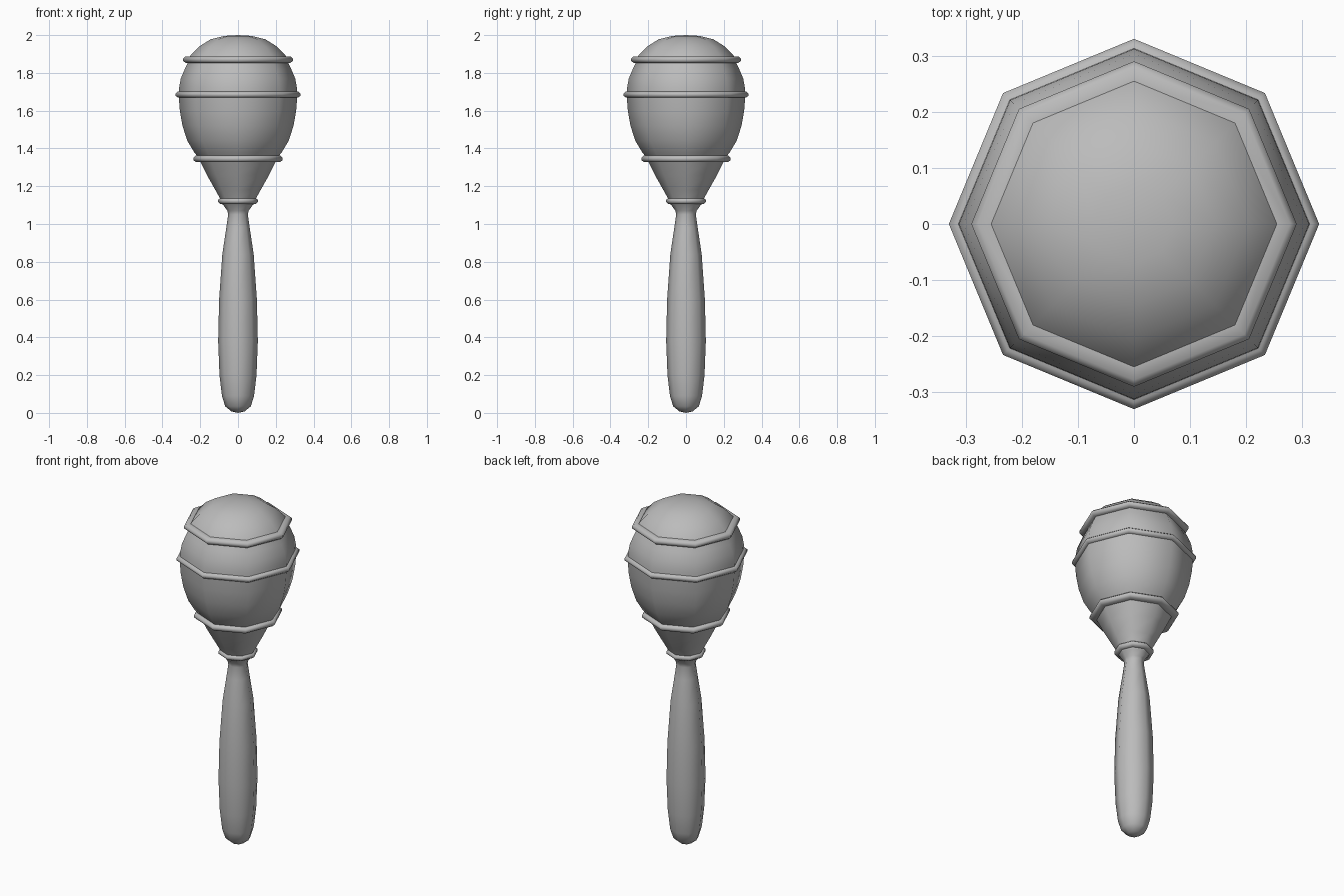
import bpy, bmesh, math

cube = bpy.data.objects.get("Cube")
if cube:
    bpy.data.objects.remove(cube, do_unlink=True)

grey = bpy.data.materials.new("plain grey")
grey.use_nodes = True
grey.diffuse_color = (0.5, 0.5, 0.5, 1)
grey.node_tree.nodes["Principled BSDF"].inputs["Base Color"].default_value = (0.5, 0.5, 0.5, 1)


def turned(name, profile, sides=8, closed=False, angle=70):
    """Turn a (radius, height) profile around z, with corners on the axes."""
    bm = bmesh.new()
    rings = []
    for r, z in profile:
        if r == 0:
            rings.append([bm.verts.new((0, 0, z))] * sides)
        else:
            rings.append([bm.verts.new((r * math.cos(math.tau * i / sides),
                                        r * math.sin(math.tau * i / sides), z))
                          for i in range(sides)])
    pairs = list(zip(rings, rings[1:]))
    if closed:
        pairs.append((rings[-1], rings[0]))
    for a, b in pairs:
        for i in range(sides):
            j = (i + 1) % sides
            corners = list(dict.fromkeys([a[i], a[j], b[j], b[i]]))
            bm.faces.new(corners)
    bmesh.ops.recalc_face_normals(bm, faces=bm.faces)
    mesh = bpy.data.meshes.new(name)
    bm.to_mesh(mesh)
    bm.free()
    mesh.materials.append(grey)
    obj = bpy.data.objects.new(name, mesh)
    bpy.context.collection.objects.link(obj)
    bpy.ops.object.select_all(action='DESELECT')
    obj.select_set(True)
    bpy.context.view_layer.objects.active = obj
    bpy.ops.object.shade_smooth_by_angle(angle=math.radians(angle))
    return obj


# Handle, swelling towards the rounded foot
turned("handle", [(0, 0), (0.035, 0.008), (0.068, 0.035), (0.085, 0.09),
                  (0.098, 0.2), (0.105, 0.38), (0.1, 0.6), (0.083, 0.84),
                  (0.062, 0.98), (0.052, 1.05), (0.056, 1.07), (0.085, 1.11)])

# Hollow-looking head: neck cone, bowl, shoulder and dome
turned("neck_cone", [(0.08, 1.1), (0.092, 1.13), (0.12, 1.18),
                     (0.165, 1.26), (0.205, 1.34)])
turned("bowl", [(0.2, 1.34), (0.232, 1.38), (0.268, 1.44), (0.294, 1.52),
                (0.308, 1.6), (0.314, 1.68)])
turned("shoulder", [(0.314, 1.68), (0.312, 1.72), (0.303, 1.77),
                    (0.282, 1.82), (0.262, 1.86)])
turned("dome", [(0.27, 1.86), (0.25, 1.895), (0.205, 1.94),
                (0.145, 1.978), (0.07, 1.996), (0, 2.0)])

# Raised bands around the head
for name, radius, z, half in (("neck_band", 0.105, 1.122, 0.016),
                              ("lower_band", 0.236, 1.345, 0.017),
                              ("middle_band", 0.33, 1.685, 0.016),
                              ("upper_band", 0.29, 1.87, 0.017)):
    inner = radius - 0.04
    turned(name, [(inner, z - half), (radius - 0.012, z - half),
                  (radius, z - half * 0.4), (radius, z + half * 0.4),
                  (radius - 0.012, z + half), (inner, z + half)], closed=True)
